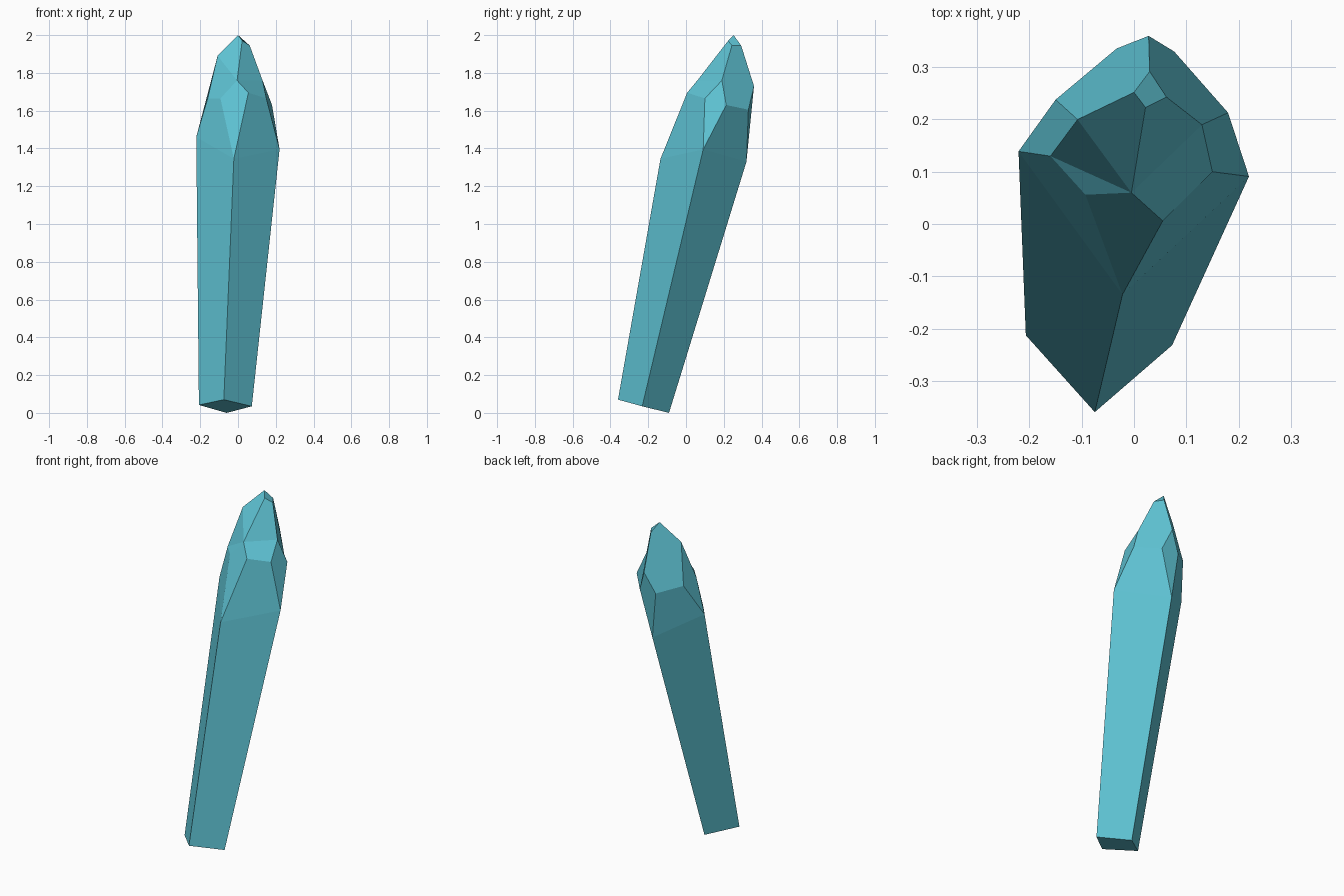
import bpy, bmesh

if "Cube" in bpy.data.objects:
    bpy.data.objects.remove(bpy.data.objects["Cube"])

mat = bpy.data.materials.new("crystal teal")
mat.diffuse_color = (0.112, 0.54, 0.65, 1)
mat.use_nodes = True
mat.node_tree.nodes["Principled BSDF"].inputs["Base Color"].default_value = mat.diffuse_color

# Rings of corners, from the tilted base up to the chipped tip
corners = {}
def ring(names, *pts):
    corners.update(zip(names, pts))

# base: front, left, back, right
ring("abcd", (-.075, -.36, .07), (-.207, -.213, .042), (-.06, -.09, 0), (.073, -.232, .035))
# shoulder: front, left, back, right
ring("ABCD", (-.022, -.135, 1.345), (-.221, .139, 1.46), (0, .32, 1.33), (.22, .091, 1.395))
# left facet corners
ring("LMKVU", (-.16, .13, 1.665), (-.093, .056, 1.665), (-.108, .2, 1.89),
     (-.15, .238, 1.65), (-.033, .336, 1.61))
# right facet corners
ring("NOPJQSR", (-.005, .06, 1.76), (.055, .006, 1.695), (.15, .1, 1.665), (.13, .19, 1.76),
     (.18, .213, 1.63), (.077, .33, 1.605), (.028, .36, 1.73))
# chipped tip
ring("EFGH", (0, .252, 2.0), (.022, .223, 1.97), (.062, .243, 1.945), (.03, .292, 1.945))

# base and shaft, shoulder facets, then crown facets
faces = ("abcd", "abBA", "bcCB", "cdDC", "daAD",
         "ABLM", "AMNO", "AOPD", "DPJQ", "DQSC", "CSRU", "CUVB", "BVKL",
         "LKN", "LNM", "KEFN", "FGJN", "NJPO", "GHRSQJ", "EHRUVK", "EFGH")

bm = bmesh.new()
verts = {k: bm.verts.new(p) for k, p in corners.items()}
for f in faces:
    bm.faces.new([verts[k] for k in f])
bmesh.ops.recalc_face_normals(bm, faces=bm.faces[:])
me = bpy.data.meshes.new("crystal")
bm.to_mesh(me)
bm.free()
me.materials.append(mat)
bpy.context.collection.objects.link(bpy.data.objects.new("crystal", me))
